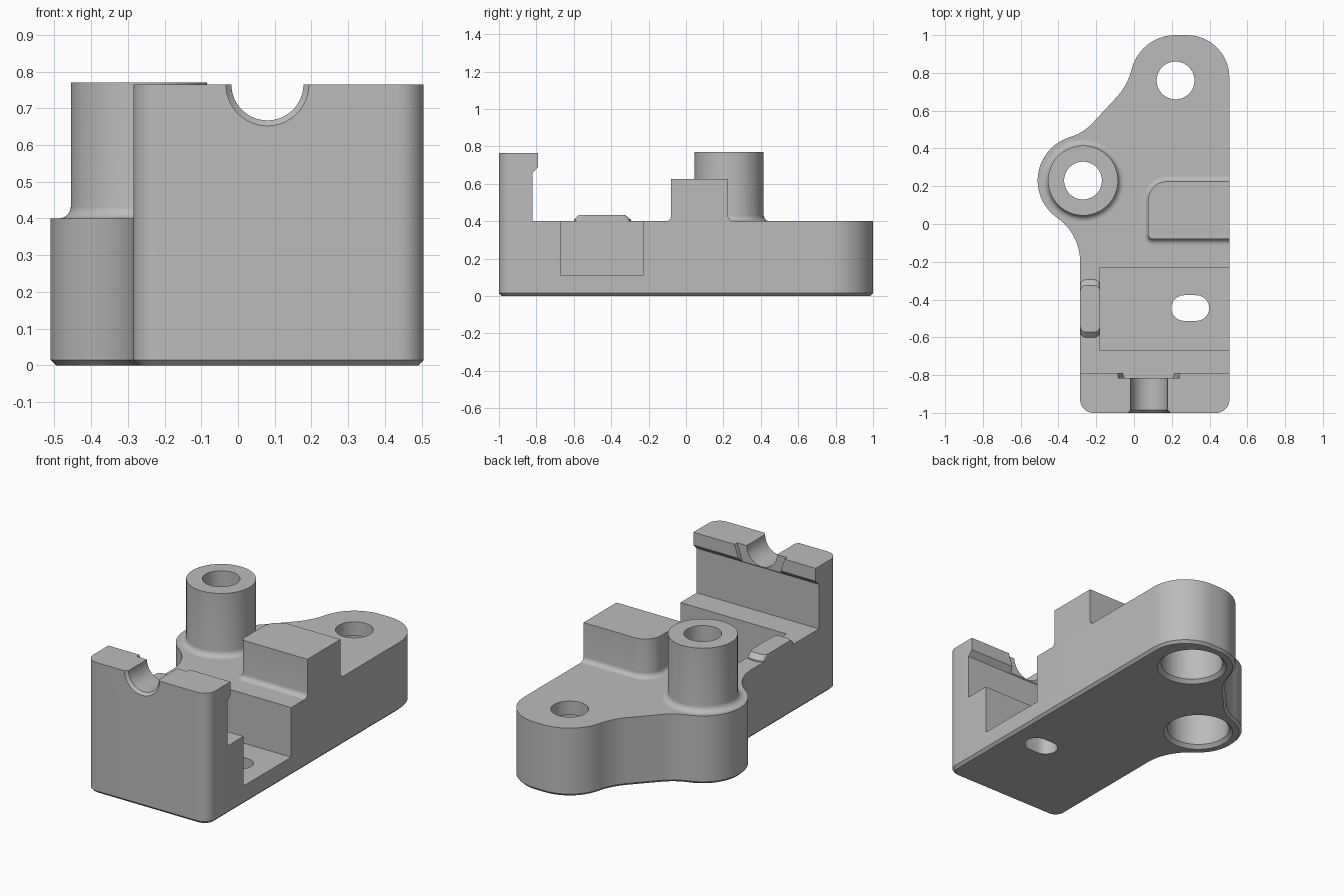
import bpy, bmesh
from math import sin, cos, radians

cube = bpy.data.objects.get("Cube")
if cube:
    bpy.data.objects.remove(cube, do_unlink=True)

GREY = (0.5, 0.5, 0.5, 1)
grey = bpy.data.materials.new("plain_grey")
grey.use_nodes = True
grey.diffuse_color = GREY
grey.node_tree.nodes["Principled BSDF"].inputs["Base Color"].default_value = GREY

TOP = 0.40      # deck height
RIGHT = 0.505   # flat side of the body
LEFT = -0.285   # narrow side of the body


def arc(cx, cy, r, a0, a1, n=12):
    angles = [radians(a0 + (a1 - a0) * i / n) for i in range(n + 1)]
    return [(cx + r * cos(a), cy + r * sin(a)) for a in angles]


def circle(cx, cy, r, n=64):
    return arc(cx, cy, r, 0, 360, n)[:-1]


def polar(cx, cy, r, a):
    return cx + r * cos(radians(a)), cy + r * sin(radians(a))


def rounded_rect(x0, x1, y0, y1, r):
    return (arc(x1 - r, y0 + r, r, -90, 0, 6) + arc(x1 - r, y1 - r, r, 0, 90, 6)
            + arc(x0 + r, y1 - r, r, 90, 180, 6) + arc(x0 + r, y0 + r, r, 180, 270, 6))


def loft(name, layers, axis="z", ring=False):
    """Skin equal-length outlines stacked along an axis; ring closes the stack on itself."""
    bm = bmesh.new()
    rows = []
    for pts, h in layers:
        rows.append([bm.verts.new((u, v, h) if axis == "z" else (u, h, v)) for u, v in pts])
    n = len(rows[0])
    pairs = list(zip(rows, rows[1:])) + ([(rows[-1], rows[0])] if ring else [])
    for a, b in pairs:
        for i in range(n):
            j = (i + 1) % n
            bm.faces.new((a[i], a[j], b[j], b[i]))
    if not ring:
        bm.faces.new(rows[0])
        bm.faces.new(rows[-1])
    bmesh.ops.recalc_face_normals(bm, faces=bm.faces)
    mesh = bpy.data.meshes.new(name)
    bm.to_mesh(mesh)
    bm.free()
    mesh.materials.append(grey)
    ob = bpy.data.objects.new(name, mesh)
    bpy.context.collection.objects.link(ob)
    return ob


def activate(ob):
    bpy.ops.object.select_all(action="DESELECT")
    ob.select_set(True)
    bpy.context.view_layer.objects.active = ob


def cut(ob, *cutters):
    for cutter in cutters:
        cutter.hide_render = True
        mod = ob.modifiers.new("cut", "BOOLEAN")
        mod.operation = "DIFFERENCE"
        mod.solver = "EXACT"
        mod.object = cutter
        activate(ob)
        bpy.ops.object.modifier_apply(modifier=mod.name)
        bpy.data.objects.remove(cutter, do_unlink=True)


def fillet(r, steps=6):
    """Offsets and heights of a concave fillet rising from the deck."""
    angles = [radians(90 * i / steps) for i in range(steps + 1)]
    return [(r * (1 - sin(a)), TOP + r * (1 - cos(a))) for a in angles]


# Base body: lobed outline with a chamfered bottom edge
BACK, LOBE = (0.22, 0.76), (-0.27, 0.23)


def body_outline(d):
    return (arc(0.435, -0.93, 0.07 - d, -90, 0)
            + arc(0.28, 0.775, 0.225 - d, 0, 90)
            + arc(*BACK, 0.24 - d, 90, 166)
            + arc(*polar(*BACK, 0.58, 166), 0.34 + d, -14, -45)
            + arc(*polar(*LOBE, 0.52, 107), 0.28 + d, -45, -73)
            + arc(*LOBE, 0.24 - d, 107, 235.3, 24)
            + arc(-0.568, -0.2, 0.283 + d, 55.3, 0)
            + arc(-0.215, -0.93, 0.07 - d, 180, 270))


base = loft("base_body", [(body_outline(0.015), 0), (body_outline(0), 0.015), (body_outline(0), TOP)])


# Stepped bores, open side pocket and slotted hole
def bore(center):
    steps = [(0.2, -0.01), (0.17, 0.02), (0.17, 0.32), (0.1, 0.32), (0.1, 0.5)]
    return loft("bore_cutter", [(circle(*center, r), z) for r, z in steps])


pocket_plan = [(-0.18, -0.67), (0.6, -0.67), (0.6, -0.23), (-0.18, -0.23)]
slot_plan = arc(0.33, -0.445, 0.068, -90, 90) + arc(0.265, -0.445, 0.068, 90, 270)
cut(base, bore(BACK), bore(LOBE),
    loft("pocket_cutter", [(pocket_plan, 0.11), (pocket_plan, 0.6)]),
    loft("slot_cutter", [(slot_plan, -0.1), (slot_plan, 0.2)]))


# Front wall with an overhanging lip
def wall_outline(y):
    return (arc(0.435, -0.93, 0.07, -90, 0) + [(RIGHT, y), (LEFT, y)]
            + arc(-0.215, -0.93, 0.07, 180, 270))


wall = loft("front_wall", [(wall_outline(y), z) for y, z in
                           [(-0.82, TOP), (-0.82, 0.66), (-0.79, 0.69), (-0.79, 0.765)]])

# Half-round cable groove with a chamfered mouth, and a tapered gap in the lip
groove = [(0.126, -1.013), (0.098, -0.985), (0.098, -0.7)]
gap = [(-0.045, 0.65), (0.2, 0.65), (0.245, 0.78), (-0.09, 0.78)]
cut(wall,
    loft("groove_cutter", [(circle(0.08, 0.765, r), y) for r, y in groove], "y"),
    loft("gap_cutter", [(gap, -0.815), (gap, -0.7)], "y"))


# Raised stop block with filleted foot
def block_outline(d):
    x, y0, y1 = 0.075 - d, -0.08 - d, 0.225 + d
    front, back = 0.025 + d, 0.1 + d
    return ([(RIGHT, y0), (RIGHT, y1)] + arc(x + back, y1 - back, back, 90, 180)
            + arc(x + front, y0 + front, front, 180, 270))


block = loft("stop_block", [(block_outline(d), z) for d, z in fillet(0.028)] + [(block_outline(0), 0.625)])

# Hollow post with filleted foot
post_profile = ([(0.185 + d, z) for d, z in fillet(0.033)]
                + [(0.185, 0.77), (0.1, 0.77), (0.1, TOP)])
post = loft("hollow_post", [(circle(*LOBE, r), z) for r, z in post_profile], ring=True)

# Small catch on the pocket's side wall
catch = loft("side_catch", [(rounded_rect(LEFT, -0.18, -0.6, -0.295, 0.03), TOP),
                            (rounded_rect(LEFT, -0.18, -0.6, -0.295, 0.03), TOP + 0.008),
                            (rounded_rect(LEFT, -0.18, -0.572, -0.325, 0.03), 0.433)])

for part in (base, wall, block, post, catch):
    activate(part)
    bpy.ops.object.shade_smooth_by_angle(angle=radians(28))
